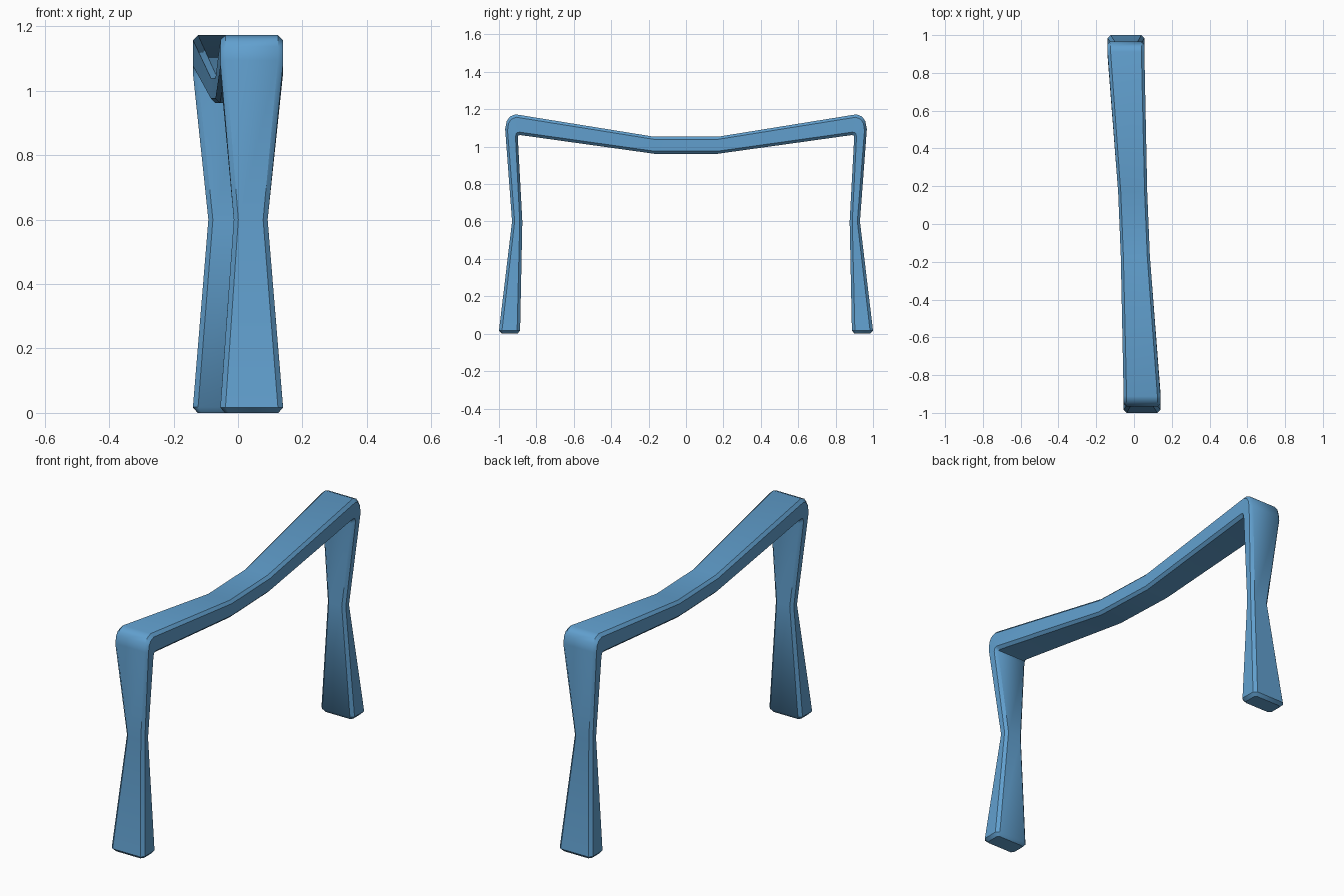
import bpy, bmesh, math

if "Cube" in bpy.data.objects:
    bpy.data.objects.remove(bpy.data.objects["Cube"])

blue = bpy.data.materials.new("soft blue")
blue.diffuse_color = (0.12, 0.35, 0.62, 1)
blue.use_nodes = True
blue.node_tree.nodes["Principled BSDF"].inputs["Base Color"].default_value = blue.diffuse_color

# Half of the frame as sections: outer (y, z), inner (y, z), left x, right x, chamfer
half = [
    ((-0.985, 0.0), (-0.900, 0.0), -0.040, 0.125, 0.012),        # underside of foot
    ((-1.000, 0.016), (-0.887, 0.018), -0.055, 0.140, 0.016),    # foot
    ((-0.930, 0.600), (-0.875, 0.600), -0.013, 0.092, 0.014),    # waist of leg
    ((-0.967, 1.095), (-0.899, 1.045), -0.055, 0.140, 0.016),    # rounded corner
    ((-0.958, 1.138), (-0.898, 1.057), -0.055, 0.140, 0.016),
    ((-0.941, 1.161), (-0.896, 1.060), -0.055, 0.140, 0.016),
    ((-0.912, 1.173), (-0.886, 1.062), -0.055, 0.140, 0.016),
    ((-0.170, 1.053), (-0.170, 0.962), -0.070, 0.084, 0.014),    # middle of rail
]
# Other half is the same turned 180 degrees about z
turned = [((-o[0], o[1]), (-i[0], i[1]), -r, -l, c) for o, i, l, r, c in reversed(half)]


def ring(bm, o, i, l, r, c):
    """Chamfered rectangle across the strip."""
    d = math.dist(o, i)
    pts = [(l + c, 0), (r - c, 0), (r, c), (r, d - c), (r - c, d), (l + c, d), (l, d - c), (l, c)]
    return [bm.verts.new((x, o[0] + (i[0] - o[0]) * t / d, o[1] + (i[1] - o[1]) * t / d))
            for x, t in pts]


# Continuous strip: leg, rail, leg
bm = bmesh.new()
rings = [ring(bm, *s) for s in half + turned]
for a, b in zip(rings, rings[1:]):
    for k in range(8):
        n = (k + 1) % 8
        bm.faces.new((a[k], a[n], b[n], b[k]))
bm.faces.new(rings[0])
bm.faces.new(rings[-1])
bmesh.ops.recalc_face_normals(bm, faces=bm.faces)

mesh = bpy.data.meshes.new("leg_frame")
bm.to_mesh(mesh)
bm.free()
mesh.materials.append(blue)
frame = bpy.data.objects.new("leg_frame", mesh)
bpy.context.collection.objects.link(frame)
bpy.context.view_layer.objects.active = frame
frame.select_set(True)
bpy.ops.object.shade_smooth_by_angle(angle=math.radians(40))
